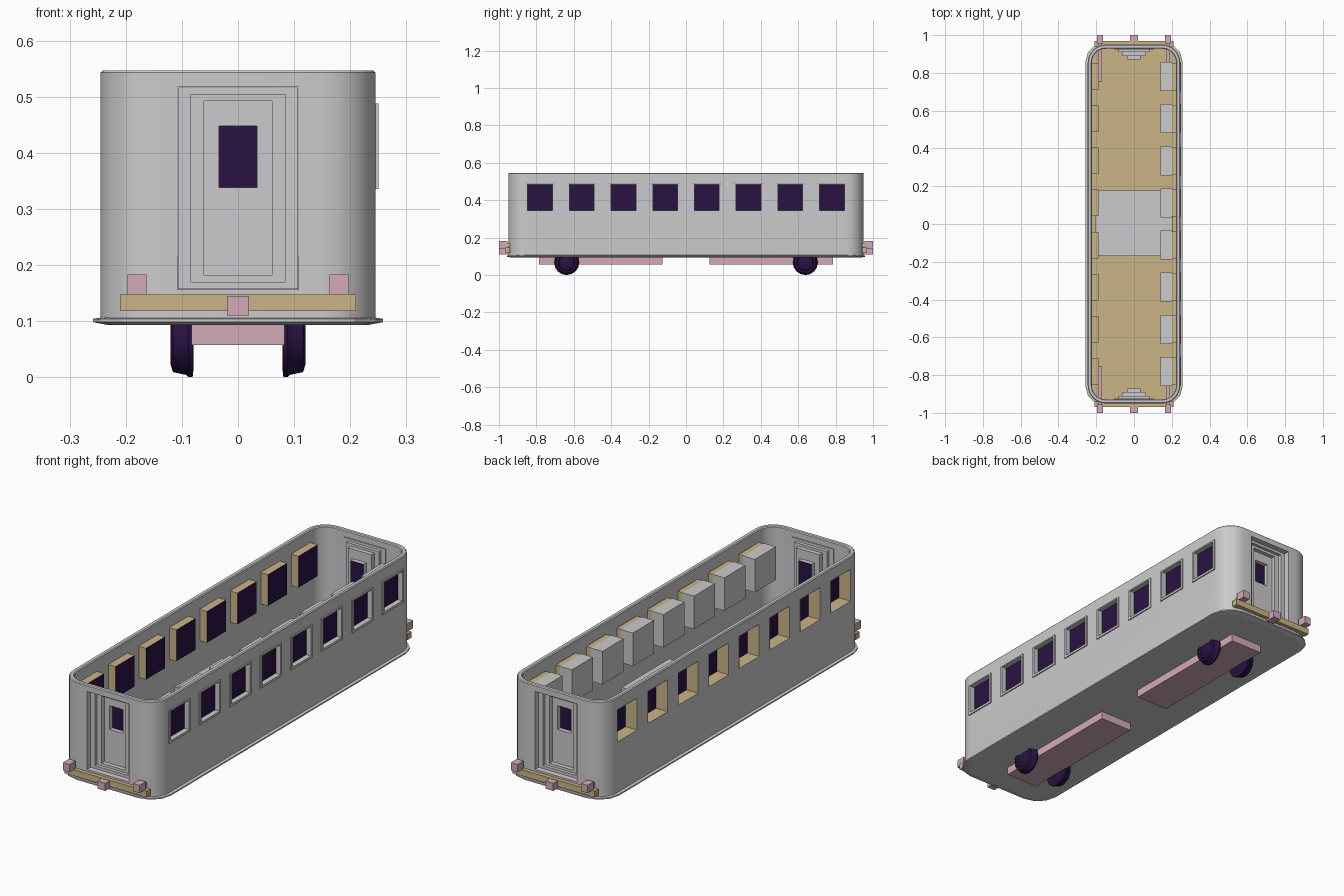
import bpy, bmesh, math
from mathutils import Matrix

if "Cube" in bpy.data.objects:
    bpy.data.objects.remove(bpy.data.objects["Cube"])


def material(name, rgb):
    m = bpy.data.materials.new(name)
    m.diffuse_color = (*rgb, 1)
    m.use_nodes = True
    m.node_tree.nodes["Principled BSDF"].inputs["Base Color"].default_value = m.diffuse_color
    return m


GREY = material("light grey", (0.60, 0.60, 0.61))
TAN = material("tan", (0.60, 0.46, 0.24))
PINK = material("dusty pink", (0.66, 0.41, 0.48))
PURPLE = material("dark purple", (0.022, 0.006, 0.055))


def finish(name, bm, mats, smooth=False):
    bmesh.ops.recalc_face_normals(bm, faces=bm.faces)
    me = bpy.data.meshes.new(name)
    bm.to_mesh(me)
    bm.free()
    ob = bpy.data.objects.new(name, me)
    bpy.context.collection.objects.link(ob)
    for m in mats:
        me.materials.append(m)
    if smooth:
        smooth_edges(ob)
    return ob


def activate(ob):
    bpy.ops.object.select_all(action='DESELECT')
    ob.select_set(True)
    bpy.context.view_layer.objects.active = ob


def smooth_edges(ob):
    activate(ob)
    bpy.ops.object.shade_smooth_by_angle(angle=math.radians(35))


def add_box(bm, x0, x1, y0, y1, z0, z1):
    mat = Matrix.Translation(((x0 + x1) / 2, (y0 + y1) / 2, (z0 + z1) / 2)) \
        @ Matrix.Diagonal((abs(x1 - x0), abs(y1 - y0), z1 - z0, 1))
    bmesh.ops.create_cube(bm, size=1, matrix=mat)


def box(name, mat, *dims):
    bm = bmesh.new()
    add_box(bm, *dims)
    return finish(name, bm, [mat])


def rounded(hx, hy, r, z, seg=6):
    """Rounded rectangle outline at height z."""
    pts = []
    for k, (sx, sy) in enumerate([(1, 1), (-1, 1), (-1, -1), (1, -1)]):
        for i in range(seg + 1):
            a = math.pi / 2 * (k + i / seg)
            pts.append((sx * (hx - r) + r * math.cos(a),
                        sy * (hy - r) + r * math.sin(a), z))
    return pts


def loft(bm, outlines, close=False, caps=False):
    """Skin successive outlines; returns the rings of vertices."""
    rings = [[bm.verts.new(p) for p in o] for o in outlines]
    pairs = list(zip(rings, rings[1:])) + ([(rings[-1], rings[0])] if close else [])
    for a, b in pairs:
        n = len(a)
        for i in range(n):
            j = (i + 1) % n
            bm.faces.new((a[i], a[j], b[j], b[i]))
    if caps:
        bm.faces.new(rings[0])
        bm.faces.new(rings[-1])
    return rings


def tray(name, steps, place, mat):
    """Stepped recess (half width, z0, z1, depth) ending in a dark pane."""
    bm = bmesh.new()
    outlines = [[place(u, z, d) for u, z in ((-w, z0), (w, z0), (w, z1), (-w, z1))]
                for w, z0, z1, d in steps]
    last = loft(bm, outlines)[-1]
    bm.faces.new(last).material_index = 1
    return finish(name, bm, [mat, PURPLE])


# Body shell: ring-shaped wall with a slightly bevelled rim
HX, HY, TOP = 0.245, 0.95, 0.547
bm = bmesh.new()
loft(bm, [rounded(HX, HY, 0.095, 0.10), rounded(HX, HY, 0.095, TOP - 0.004),
          rounded(HX - 0.004, HY - 0.004, 0.091, TOP),
          rounded(HX - 0.018, HY - 0.018, 0.077, TOP),
          rounded(HX - 0.022, HY - 0.022, 0.073, TOP - 0.004),
          rounded(HX - 0.022, HY - 0.022, 0.073, 0.10)], close=True)
body = finish("body_shell", bm, [GREY])

# Window and door openings
centres = [(i - 3.5) * 0.223 for i in range(8)]
bm = bmesh.new()
for s in (-1, 1):
    for c in centres:
        add_box(bm, s * 0.2, s * 0.3, c - 0.072, c + 0.072, 0.34, 0.489)
    add_box(bm, -0.108, 0.108, s * 0.9, s * 1.0, 0.156, 0.517)
cutter = finish("opening_cutter", bm, [GREY])
cutter.hide_render = True
mod = body.modifiers.new("openings", 'BOOLEAN')
mod.operation = 'DIFFERENCE'
mod.solver = 'EXACT'
mod.object = cutter
activate(body)
bpy.ops.object.modifier_apply(modifier=mod.name)
bpy.data.objects.remove(cutter, do_unlink=True)
smooth_edges(body)

# Base flange and floor
bm = bmesh.new()
loft(bm, [rounded(0.232, 0.935, 0.085, 0.093, 3), rounded(0.258, 0.957, 0.10, 0.098, 3),
          rounded(0.258, 0.957, 0.10, 0.104, 3), rounded(0.235, 0.94, 0.09, 0.108, 3)],
     caps=True)
finish("base_flange", bm, [GREY])
bm = bmesh.new()
loft(bm, [rounded(0.224, 0.929, 0.074, 0.107), rounded(0.224, 0.929, 0.074, 0.118)], caps=True)
finish("floor", bm, [TAN])
box("centre_block", GREY, -0.205, 0.205, -0.17, 0.178, 0.117, 0.215)

for c in centres:
    # Left windows: tan boxes with a dark pane at the inner end
    tray("left_window", [(0.07, 0.342, 0.487, -0.2445), (0.07, 0.342, 0.487, -0.188)],
         lambda u, z, d: (d, c + u, z), TAN)
    # Right windows: raised frame, pane, tan backing and grey cabinet inside
    tray("right_window", [(0.077, 0.335, 0.488, 0.243), (0.077, 0.335, 0.488, 0.25),
                          (0.066, 0.346, 0.482, 0.25), (0.066, 0.346, 0.482, 0.226)],
         lambda u, z, d: (d, c + u, z), GREY)
    box("window_backing", TAN, 0.199, 0.225, c - 0.073, c + 0.073, 0.337, 0.487)
    box("wall_cabinet", GREY, 0.14, 0.20, c - 0.077, c + 0.077, 0.335, 0.488)

for s, end in ((-1, "front"), (1, "back")):
    # Stepped end door with its window
    tray(end + "_door", [(0.107, 0.157, 0.516, 0.949), (0.107, 0.157, 0.516, 0.925),
                         (0.085, 0.17, 0.504, 0.925), (0.085, 0.17, 0.504, 0.91),
                         (0.061, 0.182, 0.492, 0.91), (0.061, 0.182, 0.492, 0.89),
                         (0.034, 0.338, 0.448, 0.89), (0.034, 0.338, 0.448, 0.87)],
         lambda u, z, d: (u, s * d, z), GREY)
    # Buffer beam, buffers with rods, and coupler
    box(end + "_beam", TAN, -0.21, 0.21, s * 0.94, s * 0.968, 0.118, 0.147)
    box(end + "_coupler", PINK, -0.02, 0.02, s * 0.95, s * 1.0, 0.11, 0.145)
    for x in (-0.18, 0.18):
        box(end + "_buffer", PINK, x - 0.017, x + 0.017, s * 0.955, s * 1.0, 0.147, 0.183)
        box(end + "_buffer_rod", PINK, x - 0.011, x + 0.011, s * 0.755, s * 0.96, 0.15, 0.172)
    # Running gear
    box(end + "_bogie", PINK, -0.083, 0.083, s * 0.125, s * 0.785, 0.057, 0.095)
    for side in (-1, 1):
        # Wheel profile of (x, radius): flange inside, tapered tread outside
        prof = [(0.079, 0.03), (0.08, 0.066), (0.088, 0.067), (0.092, 0.063),
                (0.116, 0.058), (0.12, 0.045), (0.112, 0.04), (0.118, 0.018)]
        bm = bmesh.new()
        loft(bm, [[(side * x, s * 0.638 + r * math.cos(2 * math.pi * k / 16),
                    0.067 + r * math.sin(2 * math.pi * k / 16)) for k in range(16)]
                  for x, r in prof], caps=True)
        # Keep the wheel top tucked below the floor surface
        for v in bm.verts:
            v.co.z = min(v.co.z, 0.106)
        finish(end + "_wheel", bm, [PURPLE], smooth=True)
